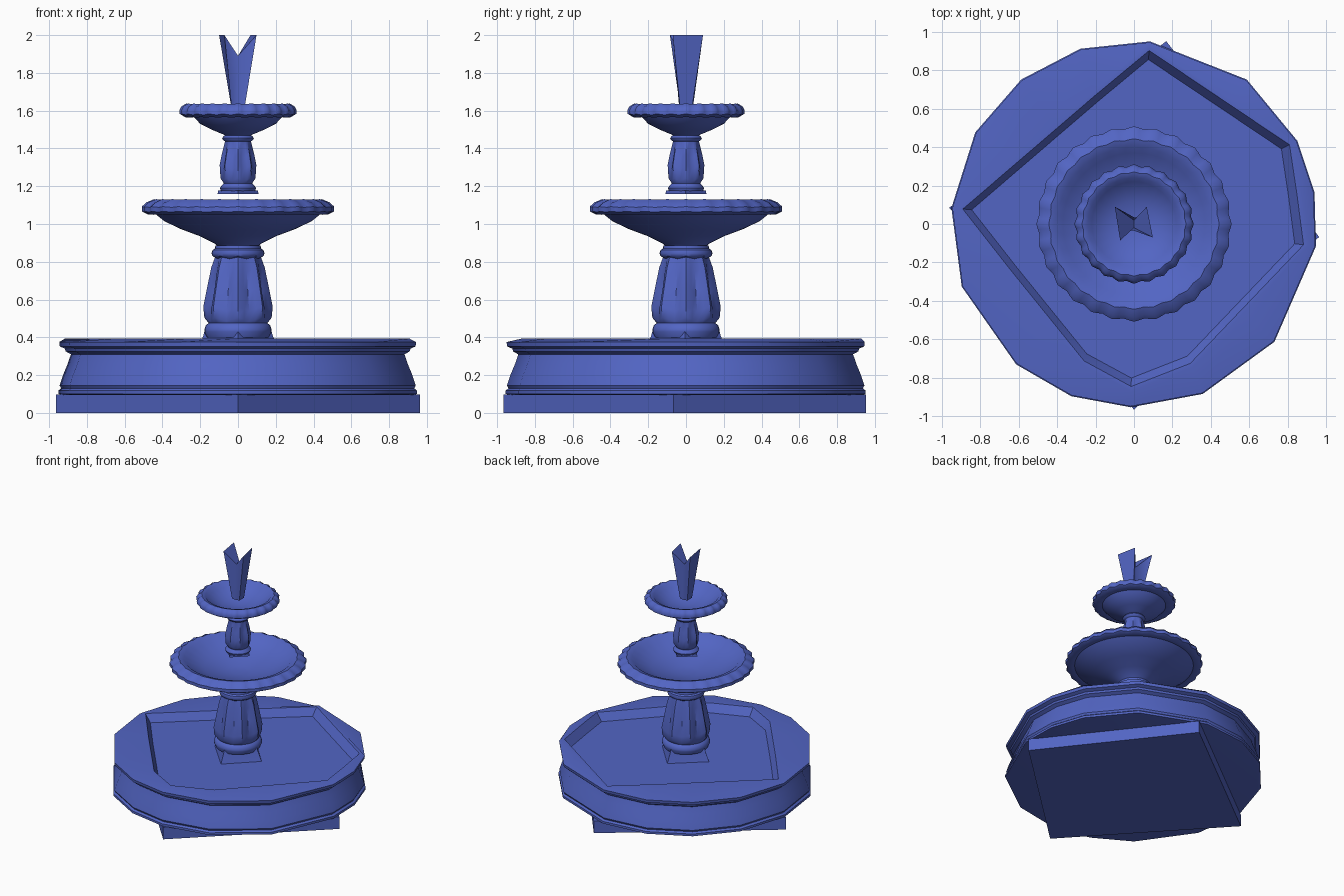
import bpy, bmesh, math
from math import sin, cos, pi, radians
from mathutils import Vector

if "Cube" in bpy.data.objects:
    bpy.data.objects.remove(bpy.data.objects["Cube"])

stone = bpy.data.materials.new("blue_stone")
stone.diffuse_color = (0.085, 0.13, 0.55, 1)
stone.use_nodes = True
stone.node_tree.nodes["Principled BSDF"].inputs["Base Color"].default_value = stone.diffuse_color


def finish(name, bm, angle=40):
    bmesh.ops.recalc_face_normals(bm, faces=bm.faces)
    me = bpy.data.meshes.new(name)
    bm.to_mesh(me)
    bm.free()
    me.materials.append(stone)
    ob = bpy.data.objects.new(name, me)
    bpy.context.collection.objects.link(ob)
    bpy.ops.object.select_all(action='DESELECT')
    ob.select_set(True)
    bpy.context.view_layer.objects.active = ob
    bpy.ops.object.shade_smooth_by_angle(angle=radians(angle))
    return ob


def loft(name, rings, angle=40, cap=True):
    """Skin a list of rings that have equal point counts."""
    bm = bmesh.new()
    vs = [[bm.verts.new(p) for p in ring] for ring in rings]
    n = len(vs[0])
    for a, b in zip(vs, vs[1:]):
        for i in range(n):
            j = (i + 1) % n
            bm.faces.new((a[i], a[j], b[j], b[i]))
    if cap:
        bm.faces.new(vs[0][::-1])
        bm.faces.new(vs[-1])
    return finish(name, bm, angle)


def lobed(profile, seg, lobes=0):
    """Rings from (radius, z, lobe depth)."""
    rings = []
    for r, z, amp in profile:
        ring = []
        for i in range(seg):
            t = 2 * pi * i / seg
            k = cos(lobes * t)
            ring.append((r * cos(t) * (1 + amp * k), r * sin(t) * (1 + amp * k), z + amp * 0.15 * k))
        rings.append(ring)
    return rings


def diamond(name, levels, turns=(-90, -2, 86, 176)):
    """Four-cornered block from (radius, z) levels."""
    loft(name, [[(r * cos(radians(a)), r * sin(radians(a)), z) for a in turns] for r, z in levels])


# base slab: four corners only
diamond("base_slab", [(.967, 0), (.967, .098)], (-90, -4, 80, 175))

# pool wall: many-sided outside, uneven six-sided rim and floor
angles = [-91, -68, -40, -7, 10, 27, 52, 85, 107, 128, 150, 175, 200, 230, 250]
inner = [(-.13, -.82), (.2, -.77), (.84, -.1), (.77, .39), (.07, .86), (-.85, .07)]


def inner_radius(t):
    d = Vector((cos(t), sin(t)))
    for i in range(6):
        a, b = Vector(inner[i]), Vector(inner[(i + 1) % 6])
        e = b - a
        den = d.x * e.y - d.y * e.x
        r = (a.x * e.y - a.y * e.x) / den
        u = (a.x * d.y - a.y * d.x) / den
        if r > 0 and -1e-6 <= u <= 1 + 1e-6:
            return r
    return .8


wall = [(.93, .095), (.955, .1), (.955, .118), (.94, .13), (.948, .145), (.93, .2), (.905, .26),
        (.888, .31), (.915, .325), (.92, .34), (.947, .352), (.95, .375)]
rads = [radians(a) for a in angles]
rings = [[(r * cos(t), r * sin(t), z) for t in rads] for r, z in wall]
for scale, z in ((1.085, .393), (1.055, .392), (1, .33)):
    rings.append([(inner_radius(t) * scale * cos(t), inner_radius(t) * scale * sin(t), z) for t in rads])
loft("pool_basin", rings, 35)

# lower pedestal
diamond("lower_plinth", [(.222, .325), (.185, .405), (.178, .432)])
loft("lower_column", lobed([(.165, .4, 0), (.178, .43, 0), (.178, .442, 0), (.17, .465, 0), (.155, .475, 0),
                            (.168, .495, .06), (.17, .55, .08), (.15, .65, .09), (.132, .76, .07),
                            (.118, .82, .03), (.135, .83, 0), (.14, .845, 0), (.135, .862, 0),
                            (.122, .87, 0), (.12, .885, 0)], 32, 8))

# lower bowl with scalloped rim
loft("lower_bowl", lobed([(.1, .875, 0), (.12, .895, 0), (.2, .935, 0), (.3, .972, 0), (.39, 1.015, 0),
                          (.44, 1.055, 0), (.475, 1.05, .008), (.502, 1.065, .014), (.502, 1.09, .014),
                          (.48, 1.112, .013), (.44, 1.13, .01), (.4, 1.118, .006),
                          (.37, 1.09, 0), (.25, 1.04, 0), (.1, 1.0, 0), (.03, .995, 0)], 112, 28))

# upper pedestal
diamond("upper_plinth", [(.108, 1.16), (.106, 1.178)])
loft("upper_column", lobed([(.09, 1.175, 0), (.096, 1.19, 0), (.085, 1.205, 0), (.075, 1.215, 0),
                            (.088, 1.235, .05), (.09, 1.3, .08), (.079, 1.36, .08), (.069, 1.42, .04),
                            (.068, 1.437, 0), (.08, 1.445, 0), (.084, 1.455, 0), (.075, 1.466, 0),
                            (.06, 1.475, 0)], 32, 8))

# upper bowl with scalloped rim
loft("upper_bowl", lobed([(.06, 1.465, 0), (.08, 1.475, 0), (.14, 1.5, 0), (.2, 1.53, 0), (.235, 1.568, 0),
                          (.278, 1.565, .012), (.303, 1.58, .02), (.305, 1.6, .02), (.292, 1.622, .018),
                          (.268, 1.636, .014), (.24, 1.627, .006), (.22, 1.6, 0),
                          (.12, 1.55, 0), (.03, 1.535, 0)], 96, 24))

# water jet: taper that splits into two tips
top = [(-.1, .09, 2), (-.072, -.085, 2), (0, -.02, 1.89), (.098, -.07, 2), (.066, .09, 2), (0, .02, 1.89)]
low = [(-.033, .03), (-.033, -.03), (0, -.035), (.033, -.03), (.033, .03), (0, .035)]
bm = bmesh.new()
b = [bm.verts.new((x, y, 1.605)) for x, y in low]
t = [bm.verts.new(p) for p in top]
for i in range(6):
    j = (i + 1) % 6
    bm.faces.new((b[i], b[j], t[j], t[i]))
bm.faces.new(b[::-1])
bm.faces.new((t[0], t[1], t[2], t[5]))
bm.faces.new((t[2], t[3], t[4], t[5]))
finish("water_jet", bm, 60)
